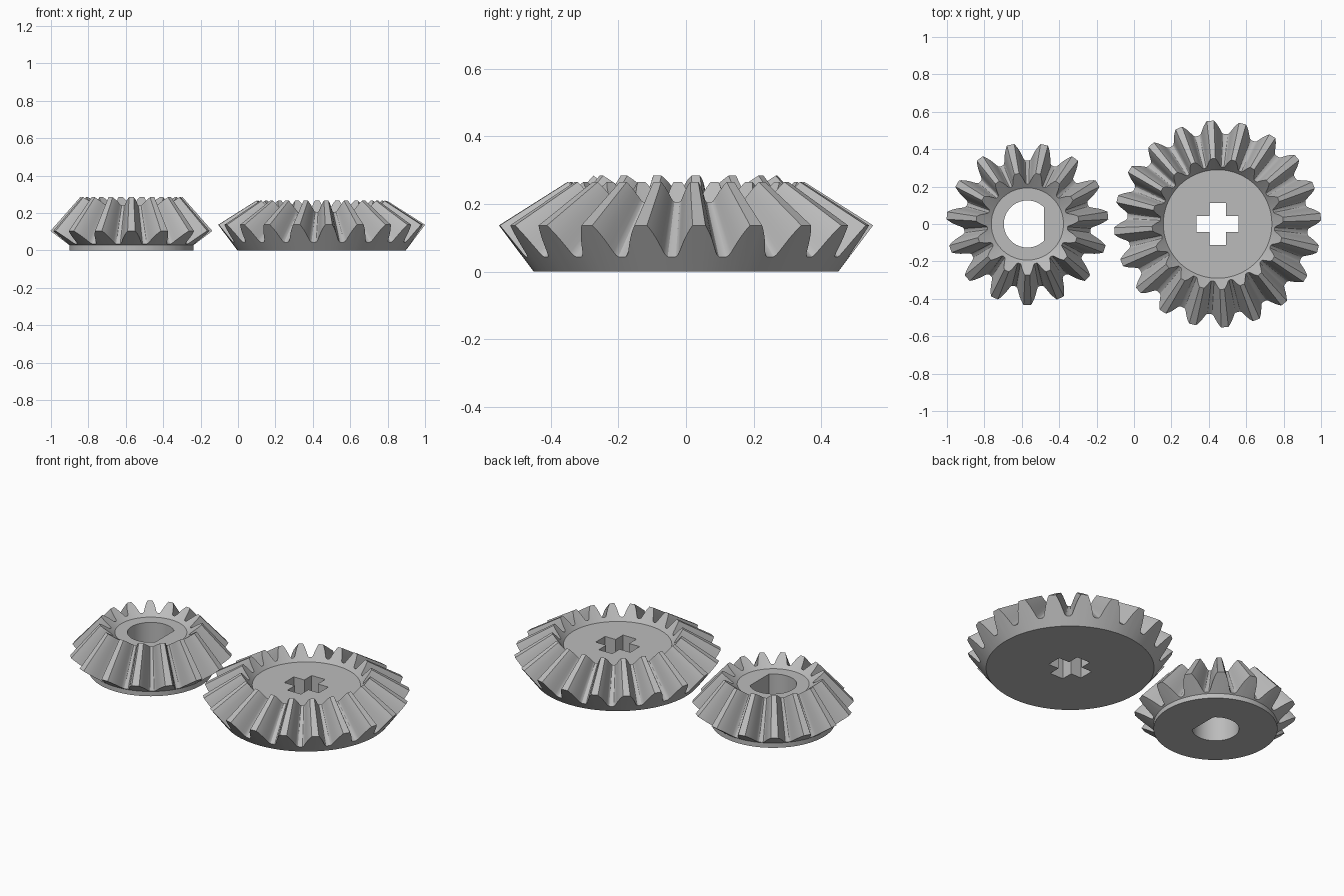
import bpy
import bmesh
from math import pi, sin, cos, acos, hypot, radians

cube = bpy.data.objects.get("Cube")
if cube:
    bpy.data.objects.remove(cube)

# One plain grey for both gears
grey = bpy.data.materials.new("plain_grey")
grey.use_nodes = True
colour = (0.5, 0.5, 0.5, 1)
grey.diffuse_color = colour
grey.node_tree.nodes["Principled BSDF"].inputs["Base Color"].default_value = colour

MODULE = 0.0522   # tooth size shared by the meshing pair
INNER = 0.633     # scale of the inner tooth end towards the cone apex
# Half tooth: (height in modules, fraction of the half pitch angle)
FLANK = [(1, 0.22), (0.75, 0.30), (0.4, 0.40), (0, 0.50), (-0.5, 0.61),
         (-0.9, 0.70), (-1.1, 0.76), (-1.22, 0.84), (-1.25, 0.92)]


def bevel_gear(name, centre_x, teeth, mate, phase, tip_z, base_r, disc_r, hole):
    size = hypot(teeth, mate)
    out, up = mate / size, teeth / size      # direction of the back cone
    pitch_r = teeth * MODULE / 2
    pitch_z = tip_z - MODULE * up
    apex_z = pitch_z + pitch_r * out / up
    half = pi / teeth

    # Rim profile as (angle, radius, height), mirrored about each tooth
    sides = [(-f, h) for h, f in reversed(FLANK)] + [(f, h) for h, f in FLANK]
    rim = [(phase + 2 * half * i + f * half,
            pitch_r + h * MODULE * out, pitch_z + h * MODULE * up)
           for i in range(teeth) for f, h in sides]
    root_r = pitch_r - 1.25 * MODULE * out
    root_z = pitch_z - 1.25 * MODULE * up
    inner_root_r = root_r * INNER
    inner_root_z = apex_z - (apex_z - root_z) * INNER
    disc_z = inner_root_z - (inner_root_r - disc_r) * up / out
    shoulder_z = max(0, root_z - (root_r - base_r) * up / out)

    bm = bmesh.new()

    def ring(points):
        return [bm.verts.new((r * cos(a), r * sin(a), z)) for a, r, z in points]

    def strip(lower, upper):
        for i in range(len(lower)):
            bm.faces.new((lower[i - 1], lower[i], upper[i], upper[i - 1]))

    def plate(*loops):
        edges = []
        for loop in loops:
            for i in range(len(loop)):
                pair = (loop[i - 1], loop[i])
                edges.append(bm.edges.get(pair) or bm.edges.new(pair))
        bmesh.ops.triangle_fill(bm, edges=edges, use_beauty=True,
                                use_dissolve=False)

    # Base, toothed rim, inner tooth ends and recessed disc
    base = ring([(a, base_r, 0) for a, r, z in rim])
    rings = [base]
    if shoulder_z > 0.01:
        rings.append(ring([(a, base_r, shoulder_z) for a, r, z in rim]))
    rings.append(ring(rim))
    rings.append(ring([(a, r * INNER, apex_z - (apex_z - z) * INNER)
                       for a, r, z in rim]))
    disc = ring([(a, disc_r, disc_z) for a, r, z in rim])
    rings.append(disc)
    for lower, upper in zip(rings, rings[1:]):
        strip(lower, upper)

    # Shaft hole through the gear
    hole_low = [bm.verts.new((x, y, 0)) for x, y in hole]
    hole_high = [bm.verts.new((x, y, disc_z)) for x, y in hole]
    strip(hole_low, hole_high)
    plate(base, hole_low)
    plate(disc, hole_high)
    bmesh.ops.recalc_face_normals(bm, faces=bm.faces[:])

    mesh = bpy.data.meshes.new(name)
    bm.to_mesh(mesh)
    bm.free()
    mesh.materials.append(grey)
    mesh.shade_smooth()
    mesh.set_sharp_from_angle(angle=radians(30))
    gear = bpy.data.objects.new(name, mesh)
    gear.location.x = centre_x
    bpy.context.collection.objects.link(gear)


# Cross-shaped hole, one quarter turned four times
ARM, WIDTH = 0.113, 0.044
cross = []
x_dir, y_dir = 1, 0
for quarter in range(4):
    for u, v in ((ARM, -WIDTH), (ARM, WIDTH), (WIDTH, WIDTH)):
        cross.append((u * x_dir - v * y_dir, u * y_dir + v * x_dir))
    x_dir, y_dir = -y_dir, x_dir

# Round hole with one flat side
BORE, FLAT = 0.126, 0.09
start = acos(FLAT / BORE)
steps = 48
d_shape = [(BORE * cos(a), BORE * sin(a)) for a in
           (start + (2 * pi - 2 * start) * i / steps for i in range(steps + 1))]

bevel_gear("large_bevel_gear", 0.447, 20, 15, radians(4), 0.137, 0.45, 0.29, cross)
bevel_gear("small_bevel_gear", -0.57, 15, 20, radians(-90), 0.104, 0.332, 0.193, d_shape)
